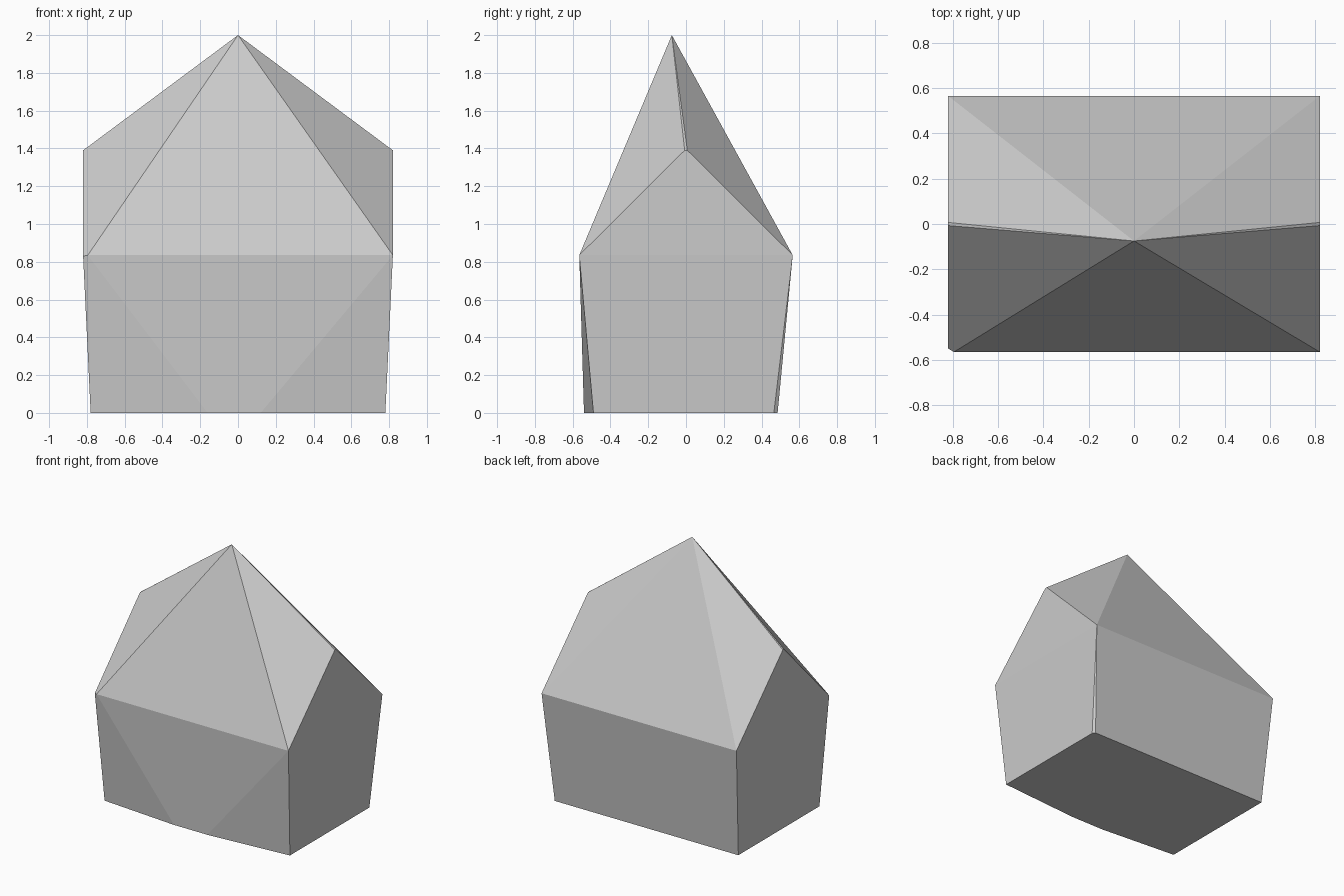
import bpy, bmesh

if "Cube" in bpy.data.objects:
    bpy.data.objects.remove(bpy.data.objects["Cube"])

# Faceted stone block: convex hull of a few measured corner points
apex = [(0, -0.075, 2.0)]

# narrow gable peaks on both ends and the widest shoulder corners
gables = [(s * 0.82, t * 0.007, 1.39) for s in (-1, 1) for t in (-1, 1)]
shoulders = [(0.82, -0.565, 0.835), (0.82, 0.565, 0.835), (-0.82, 0.565, 0.835),
             (-0.82, -0.55, 0.83), (-0.795, -0.565, 0.835)]

# base outline: bulged front edge, chipped back right corner
base = [(x, y, 0.0) for x, y in (
    (-0.78, -0.49), (-0.16, -0.54), (0.12, -0.54), (0.78, -0.49),
    (0.78, 0.465), (0.765, 0.485), (-0.78, 0.485))]

bm = bmesh.new()
for p in apex + gables + shoulders + base:
    bm.verts.new(p)
bmesh.ops.convex_hull(bm, input=bm.verts[:])
bmesh.ops.dissolve_limit(bm, angle_limit=0.002, verts=bm.verts[:], edges=bm.edges[:])
bmesh.ops.recalc_face_normals(bm, faces=bm.faces[:])

mesh = bpy.data.meshes.new("faceted_stone")
bm.to_mesh(mesh)
bm.free()
stone = bpy.data.objects.new("faceted_stone", mesh)
bpy.context.collection.objects.link(stone)
